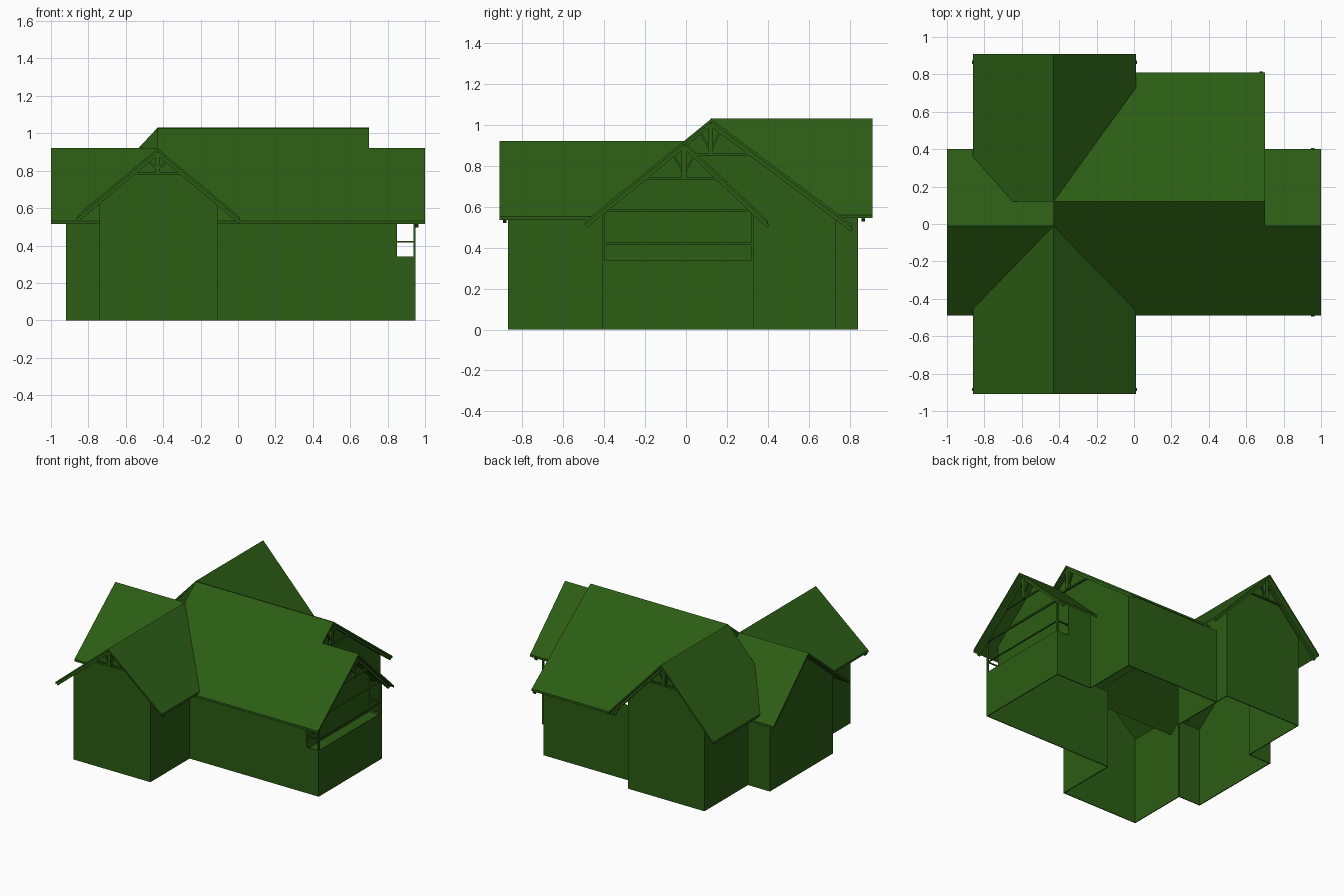
import bpy, bmesh
from mathutils import Vector

if "Cube" in bpy.data.objects:
    bpy.data.objects.remove(bpy.data.objects["Cube"])

mat = bpy.data.materials.new("green")
mat.diffuse_color = (0.025, 0.11, 0.007, 1)
mat.use_nodes = True
mat.node_tree.nodes["Principled BSDF"].inputs["Base Color"].default_value = mat.diffuse_color


def make(name, bm):
    bmesh.ops.recalc_face_normals(bm, faces=bm.faces)
    me = bpy.data.meshes.new(name)
    bm.to_mesh(me)
    bm.free()
    me.materials.append(mat)
    ob = bpy.data.objects.new(name, me)
    bpy.context.collection.objects.link(ob)
    return ob


def slab(name, pts, offset):
    """Flat polygon extruded by an offset vector."""
    bm = bmesh.new()
    f = bm.faces.new([bm.verts.new(p) for p in pts])
    r = bmesh.ops.extrude_face_region(bm, geom=[f], use_keep_orig=True)
    vs = [g for g in r["geom"] if isinstance(g, bmesh.types.BMVert)]
    bmesh.ops.translate(bm, verts=vs, vec=offset)
    return make(name, bm)


def roof(name, plan, height):
    slab(name, [(x, y, height(x, y)) for x, y in plan], (0, 0, -0.016))


def wall_x(name, x, prof, t=0.006):      # wall facing x, profile in (y, z)
    slab(name, [(x, y, z) for y, z in prof], (t, 0, 0))


def wall_y(name, y, prof, t=0.006):      # wall facing y, profile in (x, z)
    slab(name, [(x, y, z) for x, z in prof], (0, t, 0))


def rect(a, b, top, bottom=0):
    return [(a, bottom), (b, bottom), (b, top), (a, top)]


def beam(name, a, b, w=0.012):
    a, b = Vector(a), Vector(b)
    d = (b - a).normalized()
    side = d.cross(Vector((0, 0, 1)))
    side = side.normalized() if side.length > 0.01 else Vector((1, 0, 0))
    up = side.cross(d)
    pts = [a + side * i * w / 2 + up * j * w / 2
           for i, j in ((-1, -1), (1, -1), (1, 1), (-1, 1))]
    slab(name, pts, b - a)


# Roof slope heights
main_front = lambda x, y: 0.92 + (y + 0.01) * 0.8125
main_back = lambda x, y: 0.92 - (y + 0.01) * 0.95
south = lambda x, y: 0.92 - abs(x + 0.43) * 0.837
north = lambda x, y: 1.03 - abs(x + 0.43) * 1.07
upper_back = lambda x, y: 1.03 - (y - 0.12) * 0.75

# Main roof
roof("main_roof_front", [(-1, -.49), (1, -.49), (1, -.01), (-1, -.01)], main_front)
roof("main_roof_back", [(-1, -.01), (1, -.01), (1, .40), (-1, .40)], main_back)
# Higher rear roof, its front slope continues the main one
roof("upper_roof_front", [(-.43, -.01), (.70, -.01), (.70, .12), (-.43, .12)], main_front)
roof("upper_roof_back", [(-.43, .12), (.70, .12), (.70, .81), (.01, .81), (.01, .73)], upper_back)
# Wing roofs cut at the valleys
roof("south_roof_west", [(-.43, -.01), (-.86, -.45), (-.86, -.91), (-.43, -.91)], south)
roof("south_roof_east", [(-.43, -.01), (-.43, -.91), (.01, -.91), (.01, -.45)], south)
roof("north_roof_west", [(-.43, .12), (-.43, .91), (-.86, .91), (-.86, .36), (-.65, .12)], north)
roof("north_roof_east", [(-.43, .12), (.01, .73), (.01, .91), (-.43, .91)], north)
# Small infill triangles where the upper ridges meet
wall_x("ridge_infill_side", -.43, [(-.01, .905), (.12, 1.015), (.12, .785)])
wall_y("ridge_infill_front", .12, [(-.43, 1.015), (-.64, .785), (-.43, .785)])

# Main house walls
wall_x("west_gable_wall", -.92, [(-.41, 0), (.33, 0), (.33, .585), (-.01, .905), (-.41, .585)])
wall_y("front_wall_left", -.41, rect(-.92, -.74, .585))
wall_y("front_wall_right", -.41, rect(-.11, .85, .585))
wall_y("back_wall_left", .33, rect(-.92, -.74, .585), -.006)
wall_y("back_wall_right", .33, rect(.66, .85, .585), -.006)
# Balcony at the east end
wall_x("balcony_back_wall", .85, [(-.41, .32), (.33, .32), (.33, .585), (-.01, .905), (-.41, .585)], -.006)
wall_x("balcony_parapet", .95, rect(-.41, .33, .34), -.006)
for n, y, t in (("front", -.41, .006), ("back", .33, -.006)):
    wall_y("balcony_base_" + n, y, rect(.85, .95, .34), t)
    yp = y + t
    beam("balcony_post_" + n, (.944, yp, .33), (.944, yp, .59))
    beam("balcony_side_rail_" + n, (.85, yp, .42), (.944, yp, .42), .008)
slab("balcony_floor", [(.85, -.405, .325), (.945, -.405, .325), (.945, .325, .325), (.85, .325, .325)], (0, 0, -.006))
beam("balcony_rail", (.944, -.41, .42), (.944, .33, .42), .008)
beam("balcony_top_beam", (.944, -.41, .582), (.944, .33, .582))

# Wing walls
for n, y0, y1, eave, peak, t in (("south", -.41, -.87, .645, .905, .006),
                                 ("north", .33, .84, .68, 1.015, -.006)):
    wall_y(n + "_gable_wall", y1, rect(-.74, -.11, eave)[:3] + [(-.43, peak), (-.74, eave)], t)
    wall_x(n + "_wall_west", -.74, rect(y0, y1, eave))
    wall_x(n + "_wall_east", -.11, rect(y0, y1, eave), -.006)
# Rear block walls
wall_y("rear_wall", .73, rect(-.11, .66, .555), -.006)
wall_x("rear_gable_wall", .66, [(.33, 0), (.73, 0), (.73, .555), (.12, 1.01), (-.01, .90), (.33, .585)], -.006)


def truss(name, place, c, peak, left, right, tie):
    """Gable truss; left/right are (foot position, slope)."""
    ends = []
    for n, (foot, s) in (("left", left), ("right", right)):
        top = peak - .026
        beam(name + "_rafter_" + n, place(c, top), place(foot, top - abs(foot - c) * s), .018)
        d = 1 if foot > c else -1
        ends.append(c + d * (top - tie) / s)
        beam(name + "_strut_" + n, place(c, tie + .02),
             place(c + d * .05, top - .05 * s), .01)
    beam(name + "_tie", place(ends[0], tie), place(ends[1], tie))
    beam(name + "_post", place(c, tie), place(c, peak - .03), .025)


# Gable trusses under the overhangs
truss("south_truss", lambda u, z: (u, -.885, z), -.43, .92, (-.86, .837), (.01, .837), .785)
truss("north_truss", lambda u, z: (u, .865, z), -.43, 1.03, (-.86, 1.07), (.01, 1.07), .86)
truss("east_truss", lambda u, z: (.955, u, z), -.01, .92, (-.49, .8125), (.40, .95), .737)
truss("rear_truss", lambda u, z: (.68, u, z), .12, 1.03, (0, .8125), (.81, .75), .853)
